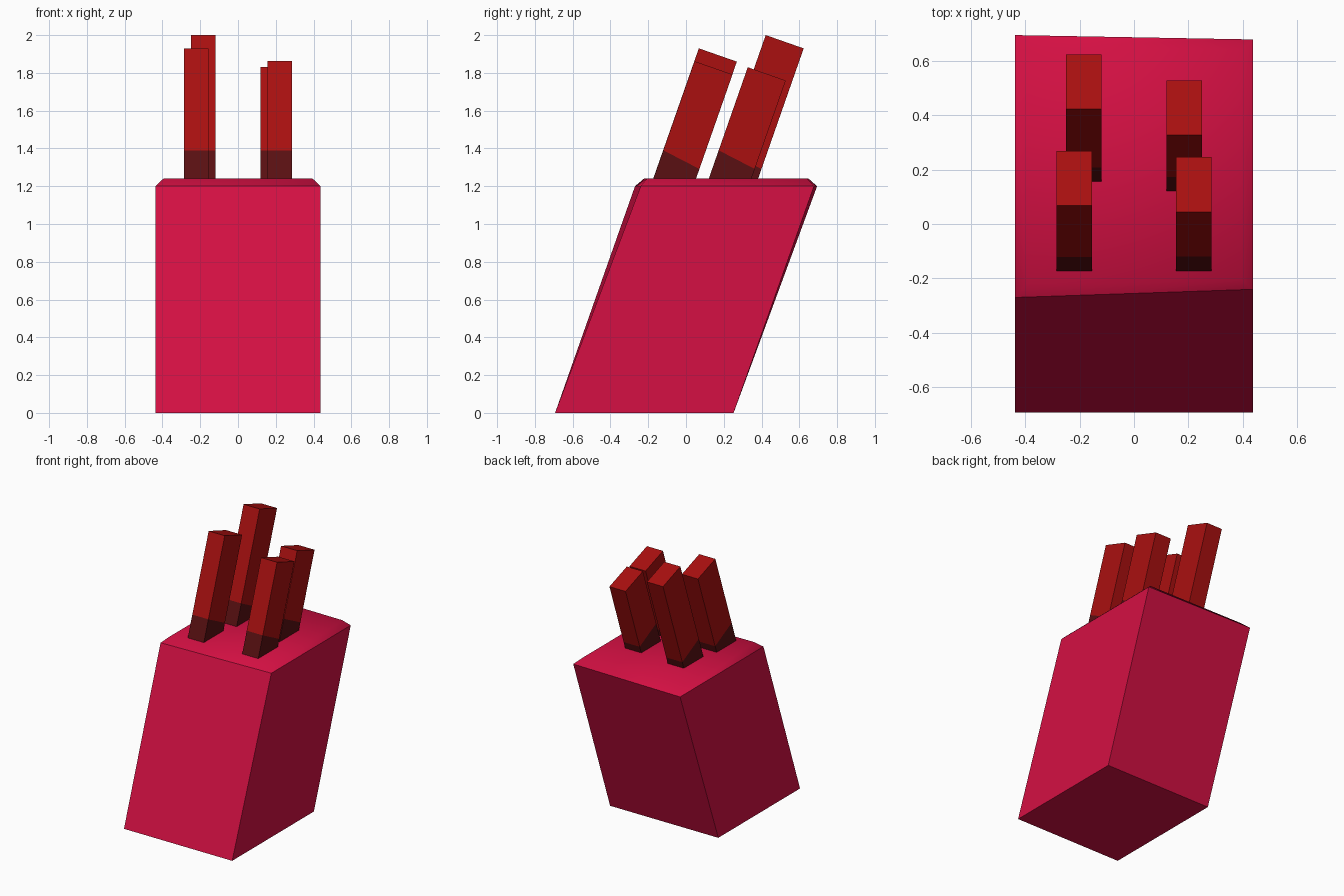
import bpy
import bmesh
from mathutils import Vector

old = bpy.data.objects.get("Cube")
if old:
    bpy.data.objects.remove(old, do_unlink=True)


def make_material(name, colour):
    mat = bpy.data.materials.new(name)
    mat.use_nodes = True
    mat.diffuse_color = (*colour, 1)
    bsdf = next(n for n in mat.node_tree.nodes if n.type == 'BSDF_PRINCIPLED')
    bsdf.inputs["Base Color"].default_value = (*colour, 1)
    return mat


crimson = make_material("crimson", (0.66, 0.005, 0.056))
red = make_material("handle red", (0.40, 0.005, 0.005))
maroon = make_material("dark maroon", (0.10, 0.005, 0.006))


def loft(name, rings, material, smooth_above=None):
    """Closed solid through a stack of four-cornered rings."""
    bm = bmesh.new()
    loops = [[bm.verts.new(p) for p in ring] for ring in rings]
    bm.faces.new(loops[0][::-1])
    bm.faces.new(loops[-1])
    for low, high in zip(loops, loops[1:]):
        for i in range(4):
            j = (i + 1) % 4
            bm.faces.new((low[i], low[j], high[j], high[i]))
    bmesh.ops.recalc_face_normals(bm, faces=bm.faces)
    # Soft top and bevel, crisp walls
    if smooth_above is not None:
        for face in bm.faces:
            face.smooth = min(v.co.z for v in face.verts) > smooth_above
        for edge in bm.edges:
            if min(v.co.z for v in edge.verts) <= smooth_above or \
                    len({f.smooth for f in edge.link_faces}) > 1:
                edge.smooth = False
    mesh = bpy.data.meshes.new(name)
    bm.to_mesh(mesh)
    bm.free()
    mesh.materials.append(material)
    obj = bpy.data.objects.new(name, mesh)
    bpy.context.collection.objects.link(obj)
    return obj


def rectangle(x, front, back, z, skew_front=0, skew_back=0):
    return [(-x, front - skew_front, z), (x, front + skew_front, z),
            (x, back - skew_back, z), (-x, back + skew_back, z)]


# Leaning block with a bevelled top
loft("knife_block", [
    rectangle(0.438, -0.693, 0.252, 0),
    rectangle(0.438, -0.255, 0.686, 1.2, 0.015, 0.008),
    rectangle(0.395, -0.215, 0.645, 1.24, 0.008, 0.004),
], crimson, smooth_above=1.1)

# Handles lean with the block: centre x, front top edge y and z
axis = Vector((0, 0.35, 1)).normalized()
across = Vector((0, axis.z, -axis.y))
half_width = Vector((0.065, 0, 0))
depth = 0.213


def handle_ring(tip, z, tilt=0):
    front = tip + axis * ((z - tip.z) / axis.z)
    back = front + across * depth - axis * tilt
    return [front - half_width, front + half_width,
            back + half_width, back - half_width]


handles = {
    "front_right": (-0.22, 0.068, 1.93),
    "back_right": (-0.185, 0.422, 2.0),
    "front_left": (0.22, 0.045, 1.862),
    "back_left": (0.185, 0.327, 1.83),
}
for place, position in handles.items():
    tip = Vector(position)
    seam = handle_ring(tip, 1.39, 0.03)
    loft(place + "_collar", [handle_ring(tip, 1.18), seam], maroon)
    loft(place + "_handle", [seam, handle_ring(tip, tip.z)], red)
